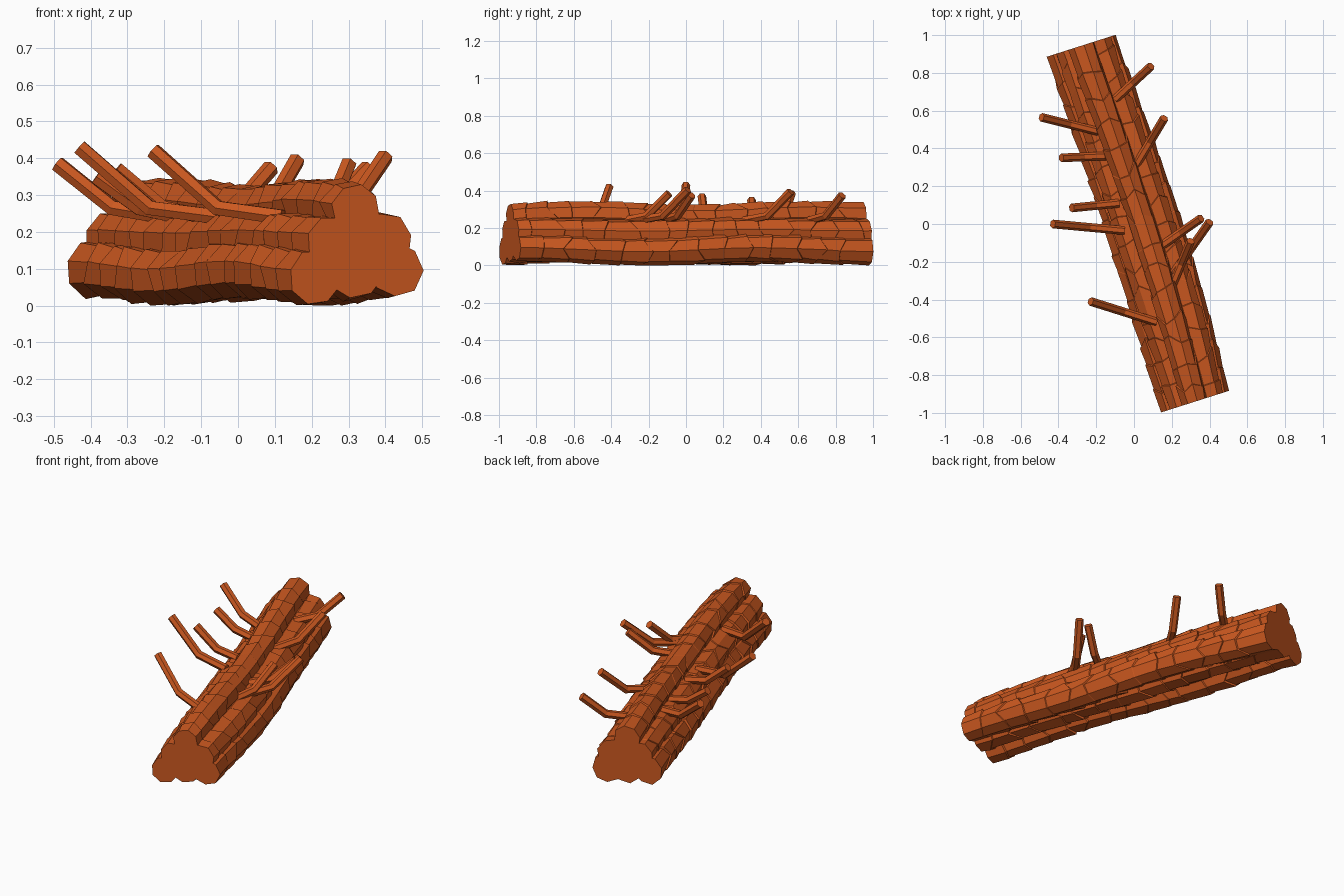
import bpy, bmesh, math, random
from mathutils import Vector, Matrix

if "Cube" in bpy.data.objects:
    bpy.data.objects.remove(bpy.data.objects["Cube"])

random.seed(7)
HALF = 0.989
TURN = Matrix.Translation((0.02, 0.001, 0)) @ Matrix.Rotation(math.radians(17.65), 4, "Z")
SIDES = 8

bark = bpy.data.materials.new("red brown bark")
bark.use_nodes = True
colour = (0.6, 0.098, 0.014, 1)
bark.diffuse_color = colour
bark.node_tree.nodes["Principled BSDF"].inputs["Base Color"].default_value = colour


def make_object(name, bm):
    bmesh.ops.recalc_face_normals(bm, faces=bm.faces)
    mesh = bpy.data.meshes.new(name)
    bm.to_mesh(mesh)
    bm.free()
    mesh.materials.append(bark)
    obj = bpy.data.objects.new(name, mesh)
    bpy.context.collection.objects.link(obj)
    return obj


def skin(bm, rings):
    """Join rings of points into one capped tube."""
    loops = [[bm.verts.new(p) for p in ring] for ring in rings]
    n = len(loops[0])
    for a, b in zip(loops, loops[1:]):
        for i in range(n):
            j = (i + 1) % n
            bm.faces.new((a[i], a[j], b[j], b[i]))
    bm.faces.new(loops[0])
    bm.faces.new(loops[-1])


def log(name, u, z, radius, sway, dip):
    """Long log with stepped plates of bark; it sways up and down, lowest at dip."""
    bm = bmesh.new()
    phase, roll = random.uniform(0, 6), random.uniform(0, 0.7)
    cuts = [-HALF]
    step = -HALF + random.uniform(0.07, 0.14)
    while step < HALF - 0.06:
        cuts.append(step)
        step += random.uniform(0.12, 0.16)
    cuts.append(HALF)

    def ring(v, scale, slips):
        bow = (0.018 + 0.12 * u) * math.cos(v / HALF * math.pi / 2)
        cu = u + bow + 0.004 * math.sin(3 * v + phase)
        cz = z - sway * math.cos(4.8 * (v - dip))
        pts = []
        for i, slip in enumerate(slips):
            a = math.tau * (i + 0.5) / SIDES + roll
            r = radius * scale * random.uniform(0.95, 1.05)
            y = v if abs(v) == HALF else v + slip
            pts.append(TURN @ Vector((cu + r * math.cos(a), y,
                                      max(0, cz + r * math.sin(a)))))
        return pts

    rings = []
    for k, v in enumerate(cuts):
        slips = [random.uniform(-0.035, 0.035) for _ in range(SIDES)]
        if 0 < k:
            rings.append(ring(v, 1.04, slips))
        if k < len(cuts) - 1:
            rings.append(ring(v, 0.96, [s + 0.004 for s in slips]))
    skin(bm, rings)
    return make_object(name, bm)


def branch(name, base, tip, base_z=0.24, radius=0.023):
    """Six-sided twig that leaves the bundle low and then bends upwards."""
    base = Vector((*base, base_z))
    tip = Vector(tip)
    knee = base.lerp(tip, 0.5)
    knee.z = base_z + 0.025
    path = [base, knee, tip]
    ways = [knee - base, tip - base, tip - knee]
    rings = []
    for point, way in zip(path, ways):
        turn = way.to_track_quat("Z", "Y")
        rings.append([point + turn @ Vector((radius * math.cos(math.tau * i / 6),
                                             radius * math.sin(math.tau * i / 6), 0))
                      for i in range(6)])
    bm = bmesh.new()
    skin(bm, rings)
    return make_object(name, bm)


# Stacked logs: three below, two between, one on top, one hidden in the core
log("bottom_log_right", -0.112, 0.088, 0.078, 0.011, 0.3)
log("bottom_log_left", 0.116, 0.088, 0.078, 0.011, -0.3)
log("bottom_log_centre", 0, 0.1, 0.085, 0.004, 0)
log("middle_log_right", -0.07, 0.174, 0.076, 0.004, 0.3)
log("middle_log_left", 0.084, 0.172, 0.079, 0.004, -0.3)
log("core_log", 0.01, 0.18, 0.06, 0.002, 0)
log("top_log", 0.003, 0.264, 0.072, 0.009, 0.05)

# Twigs on the right side
for i, (base, tip) in enumerate([
        ((0.12, -0.52), (-0.23, -0.41, 0.42)),
        ((-0.05, -0.035), (-0.43, 0.0, 0.43)),
        ((-0.08, 0.11), (-0.33, 0.085, 0.37)),
        ((-0.15, 0.36), (-0.385, 0.35, 0.35)),
        ((-0.19, 0.49), (-0.49, 0.565, 0.385))]):
    branch(f"right_twig_{i + 1}", base, tip)

# Twigs on the left side
for i, (base, tip) in enumerate([
        ((-0.10, 0.66), (0.09, 0.835, 0.375)),
        ((0.01, 0.31), (0.16, 0.56, 0.395)),
        ((0.14, -0.12), (0.355, 0.03, 0.375)),
        ((0.21, -0.26), (0.40, 0.01, 0.405)),
        ((0.20, -0.33), (0.30, -0.09, 0.385))]):
    branch(f"left_twig_{i + 1}", base, tip)
